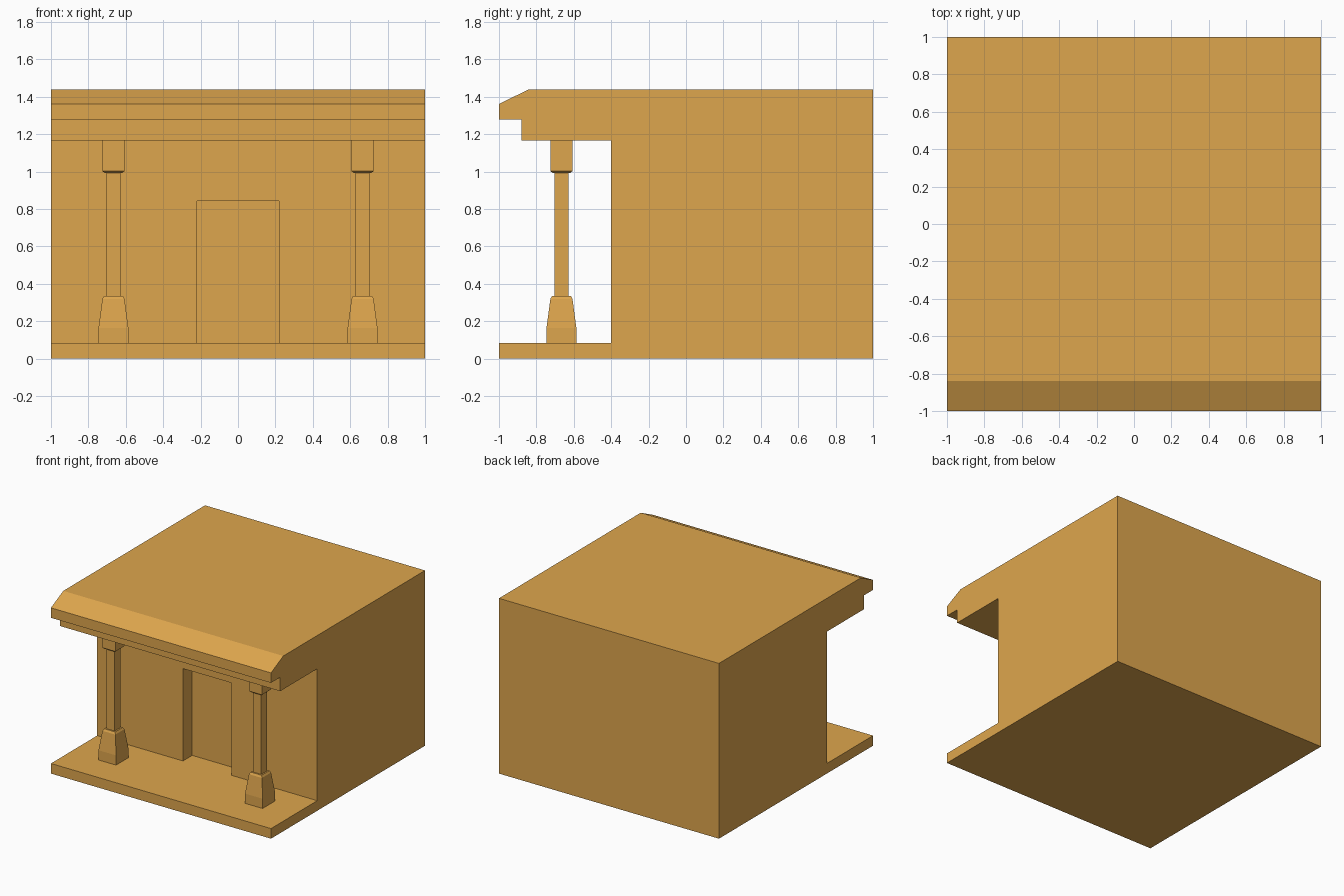
import bpy
import bmesh
from mathutils import Vector

if "Cube" in bpy.data.objects:
    bpy.data.objects.remove(bpy.data.objects["Cube"], do_unlink=True)

# One ochre colour for the whole building
OCHRE = (0.73, 0.38, 0.075, 1.0)
ochre = bpy.data.materials.new("ochre")
ochre.use_nodes = True
ochre.diffuse_color = OCHRE
ochre.node_tree.nodes["Principled BSDF"].inputs["Base Color"].default_value = OCHRE

FLOOR, CEILING, WALL_Y = 0.083, 1.166, -0.4


def make_object(name, bm):
    bmesh.ops.recalc_face_normals(bm, faces=bm.faces)
    mesh = bpy.data.meshes.new(name)
    bm.to_mesh(mesh)
    bm.free()
    mesh.materials.append(ochre)
    obj = bpy.data.objects.new(name, mesh)
    bpy.context.collection.objects.link(obj)
    return obj


def on_wall(face):
    return all(abs(v.co.y - WALL_Y) < 1e-4 for v in face.verts)


def split_wall(bm, point, normal):
    """Cut only the porch wall along a plane."""
    faces = [f for f in bm.faces if on_wall(f)]
    edges = {e for f in faces for e in f.edges}
    verts = {v for f in faces for v in f.verts}
    bmesh.ops.bisect_plane(bm, geom=faces + list(edges) + list(verts),
                           plane_co=point, plane_no=normal)


def build_house(half_door=0.22, door_top=0.842, recess=0.12):
    # Side outline (y, z): porch floor, wall, beam, eave and roof
    outline = [(1, 0), (1, 1.44), (-0.84, 1.44), (-1, 1.362), (-1, 1.28),
               (-0.88, 1.28), (-0.88, CEILING), (WALL_Y, CEILING),
               (WALL_Y, FLOOR), (-1, FLOOR), (-1, 0)]
    bm = bmesh.new()
    side = bm.faces.new([bm.verts.new((-1, y, z)) for y, z in outline])
    grown = bmesh.ops.extrude_face_region(bm, geom=[side], use_keep_orig=True)
    moved = [g for g in grown["geom"] if isinstance(g, bmesh.types.BMVert)]
    bmesh.ops.translate(bm, verts=moved, vec=(2, 0, 0))
    bmesh.ops.recalc_face_normals(bm, faces=bm.faces)

    # Recessed doorway in the porch wall
    for x in (-half_door, half_door):
        split_wall(bm, (x, 0, 0), (1, 0, 0))
    split_wall(bm, (0, 0, door_top), (0, 0, 1))
    door = [f for f in bm.faces if on_wall(f)
            and abs(f.calc_center_median().x) < half_door
            and f.calc_center_median().z < door_top]
    grown = bmesh.ops.extrude_face_region(bm, geom=door)
    moved = [g for g in grown["geom"] if isinstance(g, bmesh.types.BMVert)]
    bmesh.ops.translate(bm, verts=moved, vec=(0, recess, 0))
    bmesh.ops.delete(bm, geom=[f for f in door if f.is_valid], context="FACES")
    make_object("house_body", bm)


def build_column(name, centre):
    # Square rings (half width, z): plinth, bevel, shaft, bevel, capital
    rings = [(0.08, FLOOR), (0.08, 0.163), (0.059, 0.32), (0.05, 0.336),
             (0.038, 0.336), (0.038, 0.992), (0.046, 0.992), (0.059, 1.003),
             (0.059, CEILING)]
    corners = [(-1, -1), (1, -1), (1, 1), (-1, 1)]
    bm = bmesh.new()
    loops = [[bm.verts.new(centre + Vector((a * w, b * w, z))) for a, b in corners]
             for w, z in rings]
    for low, high in zip(loops, loops[1:]):
        for i in range(4):
            j = (i + 1) % 4
            bm.faces.new((low[i], low[j], high[j], high[i]))
    bm.faces.new(loops[0][::-1])
    bm.faces.new(loops[-1])
    make_object(name, bm)


build_house()
for label, sign in (("left", 1), ("right", -1)):
    build_column(label + "_porch_column", Vector((sign * 0.666, -0.666, 0)))
